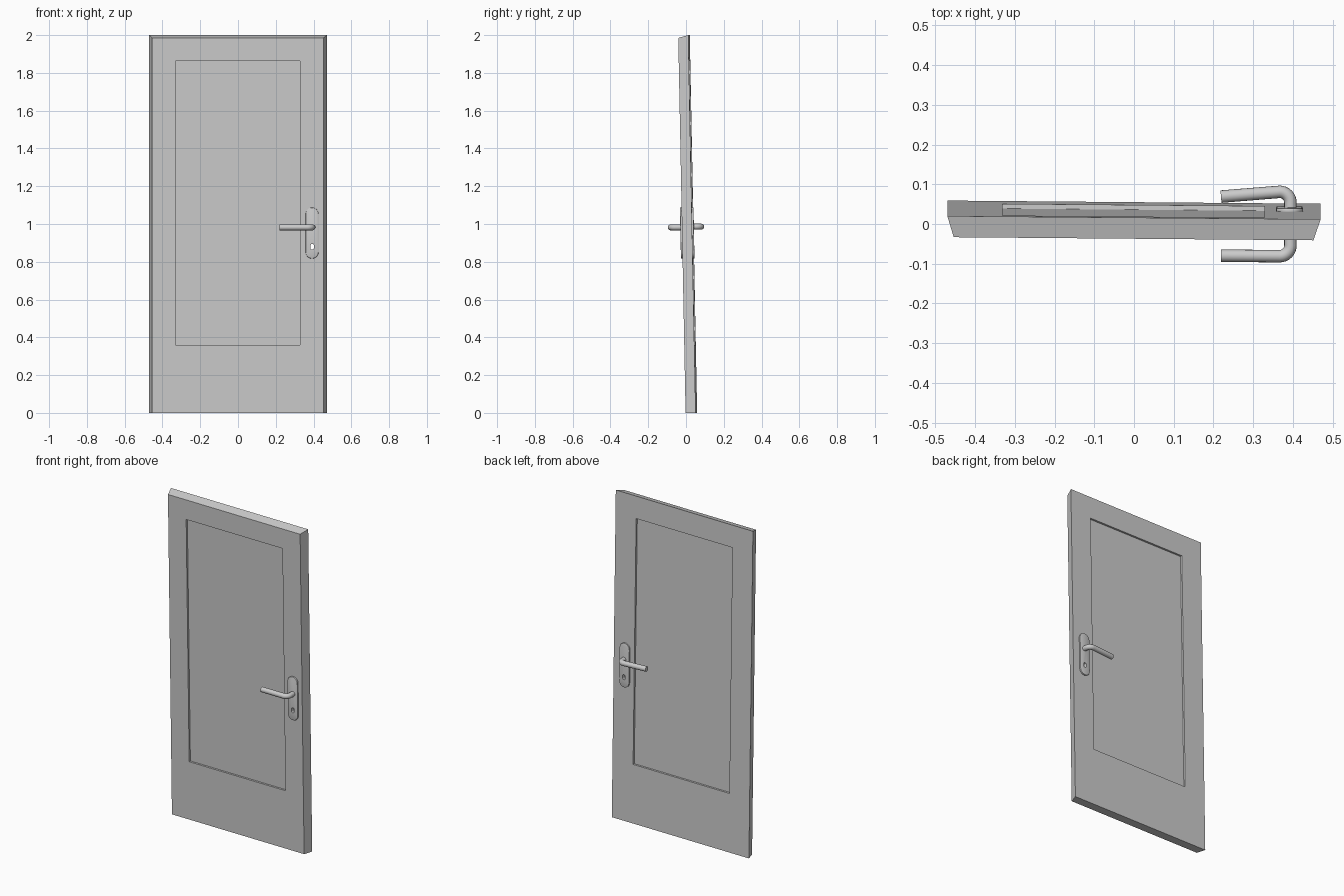
import bpy, bmesh, math
from mathutils import Matrix, Vector

if "Cube" in bpy.data.objects:
    bpy.data.objects.remove(bpy.data.objects["Cube"])

# The door leans slightly forward and is turned a touch
LEAN = Matrix(((1, 0, 0, 0), (-0.0085, 1, -0.0195, 0.0283), (0, 0, 1, 0), (0, 0, 0, 1)))
HALF = 0.0267          # half the door thickness
HX, HZ = 0.392, 0.982  # handle axis


def add_mesh(name, bm):
    bmesh.ops.recalc_face_normals(bm, faces=bm.faces)
    mesh = bpy.data.meshes.new(name)
    bm.to_mesh(mesh)
    bm.free()
    ob = bpy.data.objects.new(name, mesh)
    bpy.context.collection.objects.link(ob)
    return ob


def loft(name, rings):
    """Closed solid through two (x, y, z) outlines."""
    bm = bmesh.new()
    a, b = [[bm.verts.new(p) for p in r] for r in rings]
    bm.faces.new(a)
    bm.faces.new(b)
    for i in range(len(a)):
        j = (i + 1) % len(a)
        bm.faces.new((a[i], a[j], b[j], b[i]))
    return add_mesh(name, bm)


def rect(x0, x1, z0, z1, y):
    return [(x0, y, z0), (x1, y, z0), (x1, y, z1), (x0, y, z1)]


def stadium(cx, z0, z1, r, y, n=12):
    pts = []
    for zc, start in ((z1 - r, 0), (z0 + r, math.pi)):
        for i in range(n + 1):
            t = start + math.pi * i / n
            pts.append((cx + r * math.cos(t), y, zc + r * math.sin(t)))
    return pts


def select(ob):
    bpy.ops.object.select_all(action='DESELECT')
    ob.select_set(True)
    bpy.context.view_layer.objects.active = ob


def apply_all(ob):
    select(ob)
    for m in list(ob.modifiers):
        bpy.ops.object.modifier_apply(modifier=m.name)


def cut(ob, cutter):
    m = ob.modifiers.new("cut", 'BOOLEAN')
    m.operation, m.solver, m.object = 'DIFFERENCE', 'EXACT', cutter
    apply_all(ob)


# Door leaf, narrower at the front, with a recessed panel on each side
door = loft("door_leaf", [rect(-0.454, 0.452, 0, 1.985, -HALF),
                          rect(-0.47, 0.47, 0, 2.0, HALF)])
cutters = []
for s in (-1, 1):
    c = loft("panel_cutter", [rect(-0.331, 0.329, 0.36, 1.863, s * (HALF - 0.012)),
                              rect(-0.331, 0.329, 0.36, 1.863, s * (HALF + 0.05))])
    cut(door, c)
    cutters.append(c)

# Keyhole through the door
key = loft("keyhole_cutter", [stadium(HX + 0.001, 0.864, 0.895, 0.009, y, 8) for y in (-0.2, 0.2)])
cutters.append(key)
cut(door, key)
door.data.transform(LEAN)

# Handle plates with keyholes
for name, s in (("front", -1), ("back", 1)):
    plate = loft(name + "_handle_plate",
                 [stadium(HX, 0.817, 1.087, 0.034, s * y) for y in (HALF - 0.002, HALF + 0.009)])
    b = plate.modifiers.new("bevel", 'BEVEL')
    b.width, b.segments, b.limit_method = 0.003, 2, 'ANGLE'
    apply_all(plate)
    cut(plate, key)
    plate.data.transform(LEAN)
    select(plate)
    bpy.ops.object.shade_smooth_by_angle(angle=math.radians(35))

# Lever handles: a round bar bent from the plate towards the door centre
for name, s, tip in (("front", -1, 0.080), ("back", 1, 0.069)):
    r, y = 0.027, 0.081
    path = [(HX + 0.002, 0.0)]
    for i in range(9):
        t = math.pi / 2 * i / 8
        path.append((HX + 0.002 - r + r * math.cos(t), y - r + r * math.sin(t)))
    path.append((0.219, tip))
    cu = bpy.data.curves.new(name + "_lever", 'CURVE')
    cu.dimensions = '3D'
    cu.bevel_depth, cu.bevel_resolution, cu.use_fill_caps = 0.0157, 6, True
    sp = cu.splines.new('POLY')
    sp.points.add(len(path) - 1)
    for p, (px, py) in zip(sp.points, path):
        p.co = (px, s * py, HZ + (0.004 if s > 0 else 0), 1)
    lever = bpy.data.objects.new(name + "_lever", cu)
    bpy.context.collection.objects.link(lever)
    select(lever)
    bpy.ops.object.convert(target='MESH')
    bpy.ops.object.shade_smooth_by_angle(angle=math.radians(35))

for c in cutters:
    bpy.data.objects.remove(c)
